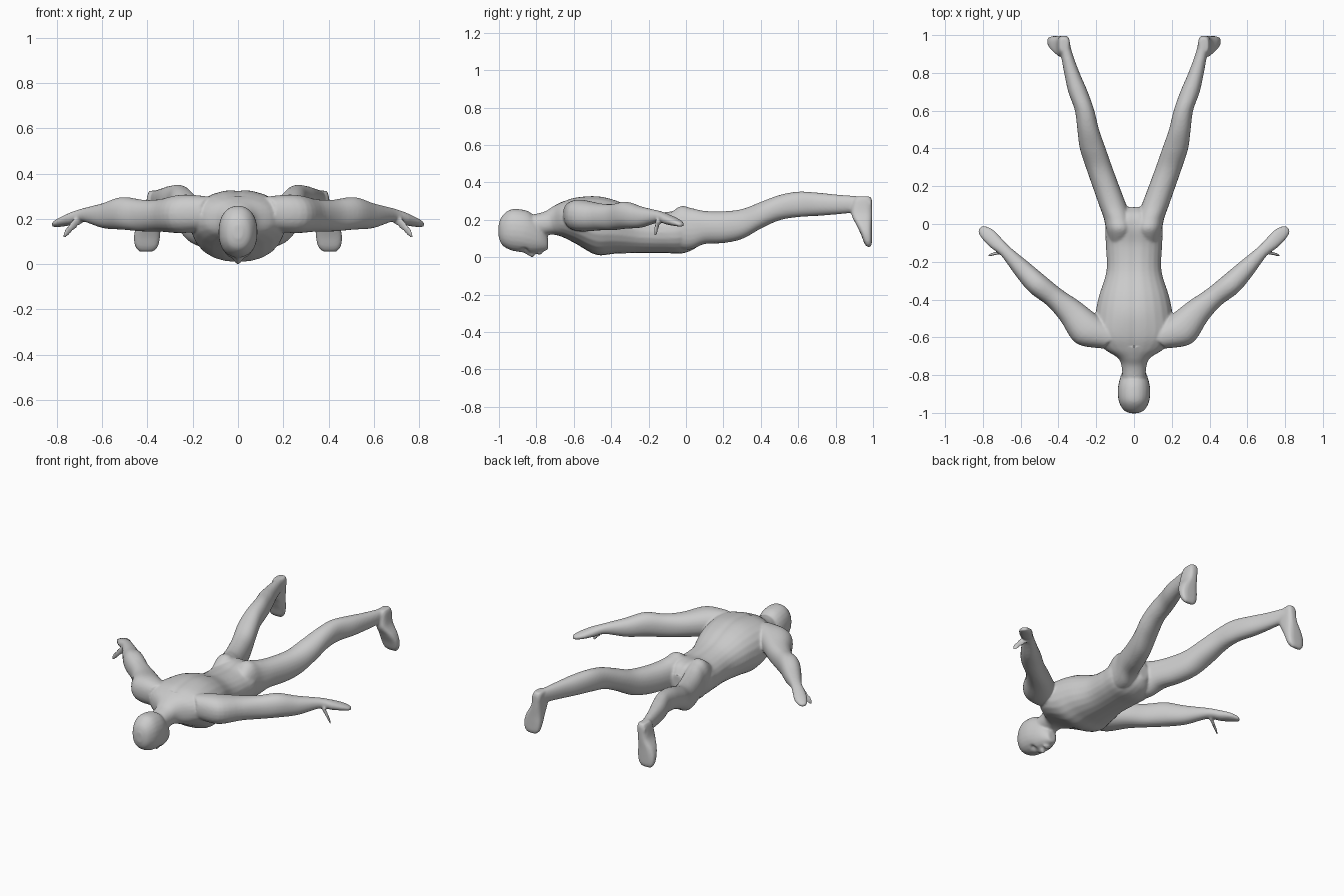
import bpy, bmesh, math
from mathutils import Vector

cube = bpy.data.objects.get("Cube")
if cube:
    bpy.data.objects.remove(cube, do_unlink=True)

skin = bpy.data.materials.new("plain_grey")
skin.use_nodes = True
grey = (0.6, 0.6, 0.6, 1)
skin.diffuse_color = grey
skin.node_tree.nodes["Principled BSDF"].inputs["Base Color"].default_value = grey

X, Y, Z = Vector((1, 0, 0)), Vector((0, 1, 0)), Vector((0, 0, 1))
ACROSS = Vector((0.7, -0.7, 0))
SIDES, STEPS = 24, 5
parts = []


def spline(a, b, c, d, t):
    """Smooth value between b and c."""
    return b + 0.5 * t * (c - a + t * (2*a - 5*b + 4*c - d + t * (3*(b - c) + d - a)))


def loft(name, rows, u=X, v=Z, power=2.2, mirror=False):
    """Closed tube through rows of (x, y, z, half size on u, half size on v)."""
    n = len(rows) - 1
    fine = []
    for i in range(n):
        ctrl = [rows[max(0, min(n, i + k))] for k in (-1, 0, 1, 2)]
        for s in range(STEPS):
            fine.append([spline(*vals, s / STEPS) for vals in zip(*ctrl)])
    fine.append(rows[-1])
    for side in ((1, -1) if mirror else (1,)):
        bm = bmesh.new()
        rings = []
        for x, y, z, a, b in fine:
            ring = []
            for k in range(SIDES):
                t = math.tau * k / SIDES
                c, s = math.cos(t), math.sin(t)
                p = Vector((x, y, z))
                p += u * a * math.copysign(abs(c) ** (2 / power), c)
                p += v * b * math.copysign(abs(s) ** (2 / power), s)
                p.x *= side
                ring.append(bm.verts.new(p))
            rings.append(ring)
        for r0, r1 in zip(rings, rings[1:]):
            for k in range(SIDES):
                j = (k + 1) % SIDES
                bm.faces.new((r0[k], r0[j], r1[j], r1[k]))
        bm.faces.new(rings[0])
        bm.faces.new(rings[-1])
        bmesh.ops.recalc_face_normals(bm, faces=bm.faces)
        me = bpy.data.meshes.new(name)
        bm.to_mesh(me)
        bm.free()
        ob = bpy.data.objects.new(name, me)
        bpy.context.collection.objects.link(ob)
        parts.append(ob)


def box_rows(rows):
    """Turn (y, x min, x max, z min, z max) into loft rows."""
    return [((a + b) / 2, y, (c + d) / 2, (b - a) / 2, (d - c) / 2) for y, a, b, c, d in rows]


def centred(rows):
    """Turn (y, half width, z min, z max) into loft rows."""
    return box_rows([(y, -w, w, c, d) for y, w, c, d in rows])


# Torso from the neck to the crotch
loft("torso", centred([
    (-.85, .06, .12, .23), (-.76, .065, .123, .25), (-.71, .085, .128, .28),
    (-.66, .16, .115, .305), (-.59, .21, .08, .328), (-.48, .205, .02, .336),
    (-.38, .185, .026, .315), (-.25, .146, .03, .265), (-.12, .148, .03, .25),
    (-.02, .15, .028, .265), (.05, .10, .055, .25), (.09, .03, .1, .2)]))

# Head, facing down
loft("head", centred([
    (-1.002, .02, .12, .18), (-.985, .055, .075, .225), (-.94, .08, .046, .262),
    (-.88, .086, .034, .263), (-.83, .078, .028, .245), (-.78, .06, .034, .19),
    (-.75, .04, .042, .14), (-.738, .025, .05, .11)]))
loft("nose", [(0, -.88, .05, .01, .012), (0, -.84, .033, .013, .018),
              (0, -.82, .027, .018, .021), (0, -.808, .035, .016, .012)], power=2)
loft("lips", centred([(-.797, .012, .025, .05), (-.785, .027, .02, .05),
                      (-.77, .012, .026, .05)]))

# Arms, spread out and back
loft("arm", [
    (.12, -.61, .235, .07, .07), (.24, -.565, .23, .095, .085), (.34, -.46, .223, .072, .072),
    (.42, -.39, .222, .058, .070), (.51, -.32, .232, .06, .072), (.59, -.24, .222, .05, .056),
    (.68, -.145, .225, .033, .03), (.73, -.10, .21, .038, .028), (.775, -.055, .195, .038, .021),
    (.805, -.03, .185, .026, .014), (.815, -.02, .18, .012, .008)], u=ACROSS, mirror=True)
loft("thumb", [(.68, -.14, .222, .025, .02), (.73, -.155, .178, .017, .022),
               (.762, -.162, .14, .014, .017), (.77, -.165, .125, .006, .008)],
     u=ACROSS, mirror=True)

# Legs, spread, with the shins slightly raised
loft("leg", box_rows([
    (-.1, .03, .13, .08, .23), (-.03, .005, .148, .05, .28), (.03, .012, .16, .05, .27),
    (.1, .04, .185, .078, .255), (.2, .078, .22, .083, .253), (.3, .115, .255, .105, .265),
    (.4, .15, .287, .16, .303), (.5, .185, .3, .205, .34), (.6, .21, .313, .222, .358),
    (.7, .245, .348, .228, .353), (.8, .288, .37, .236, .343), (.9, .325, .388, .245, .335),
    (.96, .34, .4, .245, .333), (.99, .345, .4, .26, .325)]), mirror=True)

# Feet, toes pointing down
loft("foot", [
    (.37, .95, .332, .022, .035), (.37, .945, .31, .031, .05), (.378, .94, .24, .036, .056),
    (.395, .953, .18, .052, .042), (.402, .965, .13, .058, .03),
    (.404, .973, .085, .05, .021), (.405, .977, .063, .03, .01)],
     v=Y, power=3, mirror=True)

# Join and melt the parts into one skin
bpy.ops.object.select_all(action="DESELECT")
for ob in parts:
    ob.select_set(True)
body = parts[0]
bpy.context.view_layer.objects.active = body
bpy.ops.object.join()
body.name = body.data.name = "human_body"
melt = body.modifiers.new("melt", "REMESH")
melt.mode = "VOXEL"
melt.voxel_size = 0.007
soft = body.modifiers.new("soften", "SMOOTH")
soft.factor, soft.iterations = 0.5, 5
for name in ("melt", "soften"):
    bpy.ops.object.modifier_apply(modifier=name)

# Press in the eye sockets and the crease down the spine
for vert in body.data.vertices:
    p = vert.co
    if p.z < .12 and p.y < -.78:
        d = math.hypot(abs(p.x) - .035, p.y + .862)
        p.z += .016 * math.exp(-(d / .018) ** 2)
    elif p.z > .2 and -.65 < p.y < .1 and abs(p.x) < .1:
        p.z -= .005 * math.exp(-(p.x / .02) ** 2)

# Rest on the ground
low = min(v.co.z for v in body.data.vertices)
for vert in body.data.vertices:
    vert.co.z -= low

body.data.materials.clear()
body.data.materials.append(skin)
bpy.ops.object.shade_smooth_by_angle(angle=math.radians(50))
